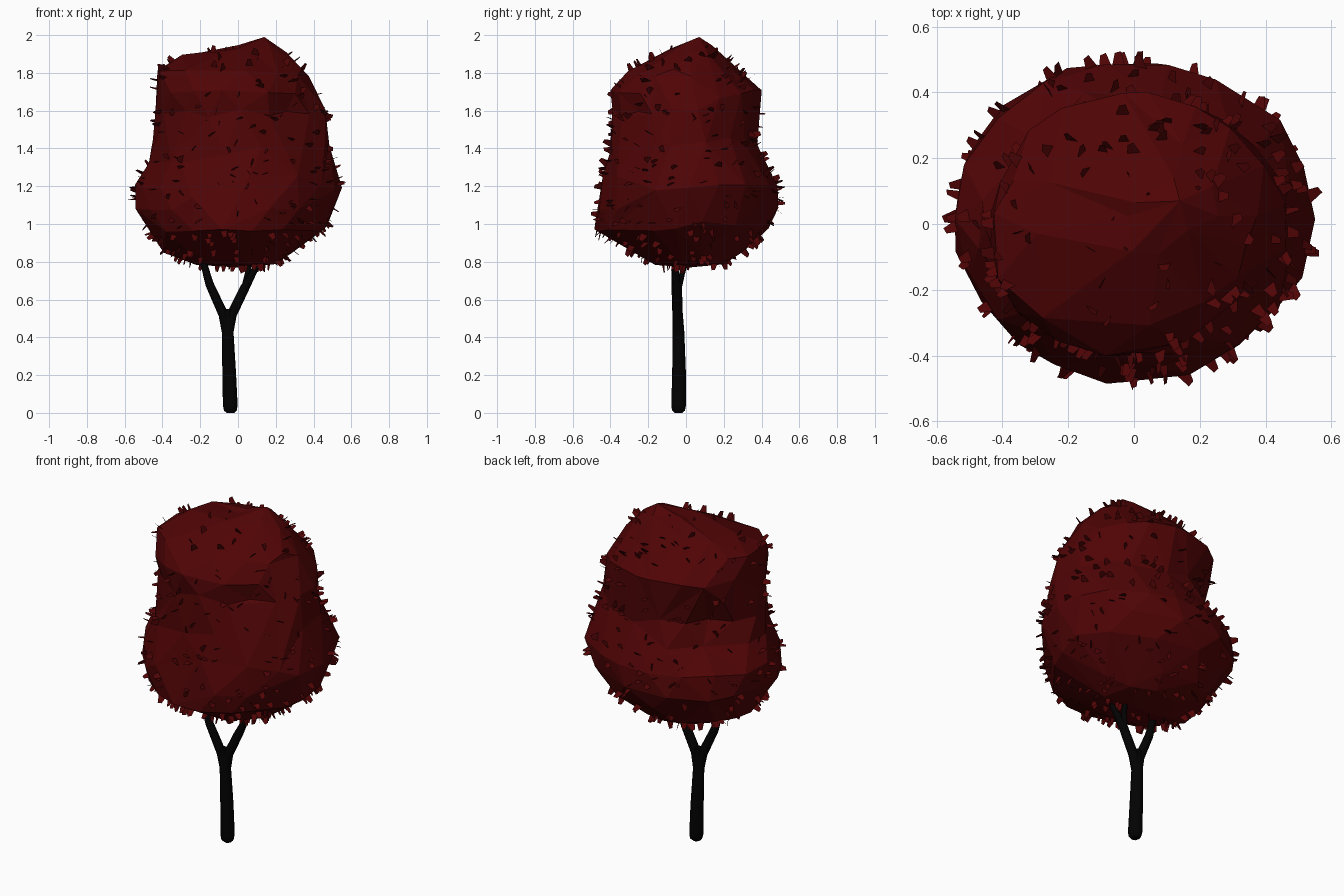
import bpy, bmesh, math, random
from mathutils import Vector

random.seed(4)
if "Cube" in bpy.data.objects:
    bpy.data.objects.remove(bpy.data.objects["Cube"])


def material(name, rgb):
    m = bpy.data.materials.new(name)
    m.use_nodes = True
    m.diffuse_color = (*rgb, 1)
    node = m.node_tree.nodes["Principled BSDF"]
    node.inputs["Base Color"].default_value = (*rgb, 1)
    node.inputs["Roughness"].default_value = 0.9
    return m


foliage = material("dark red foliage", (0.08, 0.0012, 0.0016))
bark = material("black bark", (0.0006, 0.0006, 0.0006))


def mesh_object(name, bm, mat):
    mesh = bpy.data.meshes.new(name)
    bm.to_mesh(mesh)
    bm.free()
    mesh.materials.append(mat)
    ob = bpy.data.objects.new(name, mesh)
    bpy.context.collection.objects.link(ob)
    return ob


def activate(ob):
    bpy.ops.object.select_all(action="DESELECT")
    ob.select_set(True)
    bpy.context.view_layer.objects.active = ob


# Crown rings: height, then left/right and front/back limits
rings = [
    (0.79, -0.22, 0.18, -0.16, 0.20),
    (0.86, -0.39, 0.31, -0.30, 0.31),
    (0.97, -0.47, 0.46, -0.48, 0.43),
    (1.08, -0.54, 0.51, -0.48, 0.48),
    (1.20, -0.53, 0.55, -0.45, 0.48),
    (1.32, -0.47, 0.51, -0.42, 0.42),
    (1.45, -0.45, 0.48, -0.40, 0.37),
    (1.60, -0.43, 0.46, -0.39, 0.38),
    (1.70, -0.43, 0.41, -0.39, 0.40),
    (1.81, -0.42, 0.35, -0.31, 0.28),
    (1.895, -0.30, 0.27, -0.14, 0.20),
    (1.935, -0.03, 0.21, -0.05, 0.14),
]
# Hollows (negative) and bulges: direction in degrees, height, amount, spread
lumps = [(142, 1.41, -0.22, 0.33), (-50, 1.57, -0.17, 0.35),
         (-135, 1.78, 0.13, 0.5), (135, 1.12, 0.06, 0.5),
         (50, 1.12, 0.04, 0.4), (-28, 1.1, -0.04, 0.4),
         (-45, 0.92, -0.1, 0.4), (135, 0.9, 0.05, 0.4)]
SIDES = 18


def lump_factor(angle, z):
    f = 1
    for deg, hz, amount, spread in lumps:
        d = angle - math.radians(deg)
        d = math.atan2(math.sin(d), math.cos(d))
        f += amount * math.exp(-(d / spread) ** 2 - ((z - hz) / 0.11) ** 2)
    return f


bm = bmesh.new()
loops = []
for i, (z, x0, x1, y0, y1) in enumerate(rings):
    loop = []
    for k in range(SIDES):
        a = 2 * math.pi * (k + 0.5 * (i % 2)) / SIDES
        f = lump_factor(a, z) * random.uniform(0.985, 1.025)
        x = (x0 + x1) / 2 + (x1 - x0) / 2 * math.cos(a) * f
        y = (y0 + y1) / 2 + (y1 - y0) / 2 * math.sin(a) * f
        loop.append(bm.verts.new((x, y, z + random.uniform(-0.01, 0.01))))
    loops.append(loop)
for low, high in zip(loops, loops[1:]):
    for k in range(SIDES):
        n = (k + 1) % SIDES
        bm.faces.new((low[k], low[n], high[n], high[k]))
bottom = bm.verts.new((0, 0.02, 0.77))
peak = bm.verts.new((0.14, 0.07, 1.99))
for k in range(SIDES):
    n = (k + 1) % SIDES
    bm.faces.new((loops[0][n], loops[0][k], bottom))
    bm.faces.new((loops[-1][k], loops[-1][n], peak))
bmesh.ops.triangulate(bm, faces=bm.faces[:])
crown = mesh_object("crown", bm, foliage)

# Merge facets into large irregular planes
dec = crown.modifiers.new("facets", "DECIMATE")
dec.ratio = 0.55
activate(crown)
bpy.ops.object.modifier_apply(modifier="facets")

# Leaves: broad tapered tabs standing on the crown at varied twists
bm = bmesh.new()
faces = list(crown.data.polygons)
weights = [p.area * (1.4 if p.center.z < 1.0 else 0.6 if p.normal.z > 0.75 else 1)
           for p in faces]
for p in random.choices(faces, weights, k=340):
    a, b, c = (crown.data.vertices[v].co for v in p.vertices[:3])
    u, v = random.random(), random.random()
    if u + v > 1:
        u, v = 1 - u, 1 - v
    base = a + (b - a) * u + (c - a) * v
    wobble = Vector([random.uniform(-0.3, 0.3) for _ in range(3)])
    out = (p.normal + wobble).normalized()
    across = Vector((-base.y, base.x, 0)).normalized()
    across += Vector([random.uniform(-1, 1) for _ in range(3)])
    side = (across - out * across.dot(out)).normalized()
    size = random.uniform(0.8, 1.15) * (0.4 if base.z > 1.92 else 1)
    w, h = 0.02 * size, 0.038 * size
    root = base - out * 0.006
    corners = (root - side * w, root + side * w,
               base + out * h * 0.9 + side * w * 0.5, base + out * h - side * w * 0.45)
    bm.faces.new([bm.verts.new(co) for co in corners])
mesh_object("leaves", bm, foliage)


# Trunk and branches: tapered round tubes through (x, y, z, radius)
def tube(name, points):
    curve = bpy.data.curves.new(name, "CURVE")
    curve.dimensions = "3D"
    curve.bevel_depth = 1
    curve.bevel_resolution = 2
    curve.use_fill_caps = True
    spline = curve.splines.new("POLY")
    spline.points.add(len(points) - 1)
    for pt, (x, y, z, r) in zip(spline.points, points):
        pt.co = (x, y, z, 1)
        pt.radius = r
    curve.materials.append(bark)
    ob = bpy.data.objects.new(name, curve)
    bpy.context.collection.objects.link(ob)
    activate(ob)
    bpy.ops.object.convert(target="MESH")
    bpy.ops.object.shade_smooth_by_angle(angle=math.radians(50))


tube("trunk", [(-0.04, -0.04, 0, 0.02), (-0.04, -0.04, 0.012, 0.034),
               (-0.041, -0.039, 0.04, 0.039), (-0.047, -0.037, 0.22, 0.036),
               (-0.055, -0.04, 0.43, 0.031), (-0.055, -0.045, 0.55, 0.026)])
tube("right_branch", [(-0.058, -0.041, 0.42, 0.027), (-0.077, -0.046, 0.52, 0.027),
                      (-0.15, -0.055, 0.68, 0.023), (-0.19, -0.06, 0.82, 0.017),
                      (-0.22, -0.06, 0.95, 0.01)])
tube("left_branch", [(-0.052, -0.041, 0.42, 0.027), (-0.033, -0.045, 0.52, 0.027),
                     (0.035, -0.045, 0.66, 0.025), (0.1, -0.06, 0.78, 0.016),
                     (0.15, -0.06, 0.92, 0.01)])
tube("left_twig", [(0.03, -0.045, 0.64, 0.018), (0.052, -0.02, 0.74, 0.015),
                   (0.065, 0.01, 0.83, 0.012), (0.07, 0.04, 0.95, 0.008)])
